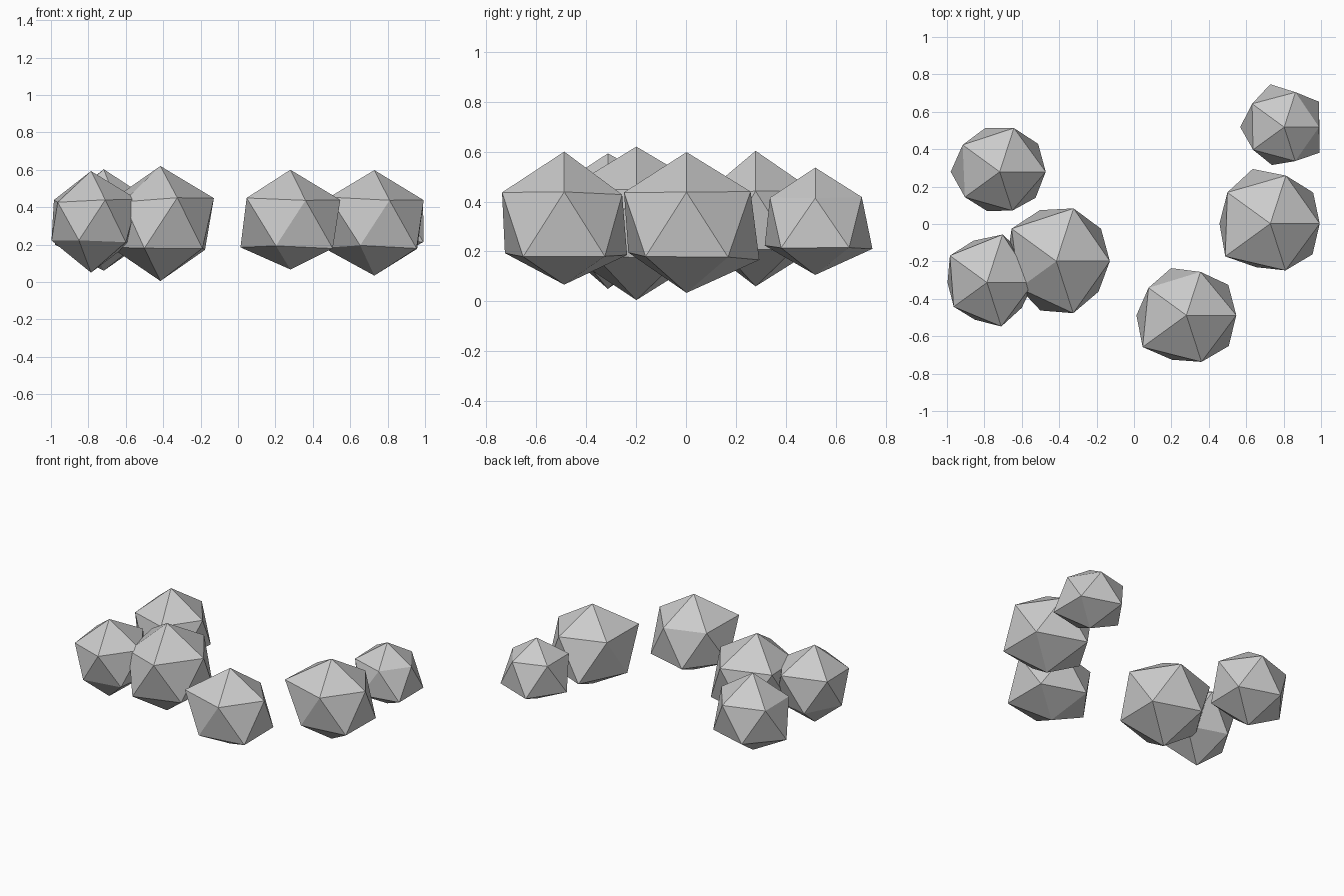
import bpy, bmesh
from math import atan2, cos, sin, pi

SQUASH = 0.475  # ring height relative to ring radius


def rock(name, x, y, z, bottom, top, upper, lower):
    """Low-poly boulder: an icosahedron with uneven ring radii and pole heights."""
    bm = bmesh.new()
    bmesh.ops.create_icosphere(bm, subdivisions=1, radius=1)
    for v in bm.verts:
        if abs(v.co.z) > 0.9:
            v.co = (x, y, top if v.co.z > 0 else bottom)
            continue
        is_up = v.co.z > 0
        start = 0 if is_up else pi / 5
        a = atan2(v.co.y, v.co.x)
        i = round((a - start) / (2 * pi / 5)) % 5
        r = (upper if is_up else lower)[i]
        a = start + i * 2 * pi / 5
        v.co = (x + r * cos(a), y + r * sin(a),
                z + (SQUASH if is_up else -SQUASH) * r)
    mesh = bpy.data.meshes.new(name)
    bm.to_mesh(mesh)
    bm.free()
    bpy.context.collection.objects.link(bpy.data.objects.new(name, mesh))


# Arc of boulders: ring radii run counter-clockwise from +x (upper) and +36 degrees (lower)
rock("rock_back_left", -0.718, 0.279, 0.325, 0.06, 0.603,
     (.246, .246, .245, .230, .218), (.254, .247, .262, .220, .237))
rock("rock_front_left", -0.786, -0.313, 0.322, 0.05, 0.593,
     (.250, .270, .245, .220, .247), (.250, .235, .211, .209, .230))
rock("rock_large", -0.415, -0.199, 0.312, 0.005, 0.62,
     (.286, .297, .296, .245, .292), (.295, .287, .265, .277, .278))
rock("rock_front_middle", 0.280, -0.488, 0.312, 0.067, 0.60,
     (.267, .244, .250, .289, .262), (.277, .265, .267, .250, .280))
rock("rock_right", 0.729, 0.002, 0.312, 0.034, 0.598,
     (.264, .270, .284, .298, .263), (.283, .307, .272, .245, .279))
rock("rock_back_right", 0.803, 0.518, 0.325, 0.106, 0.536,
     (.187, .196, .212, .206, .191), (.231, .241, .235, .213, .233))
